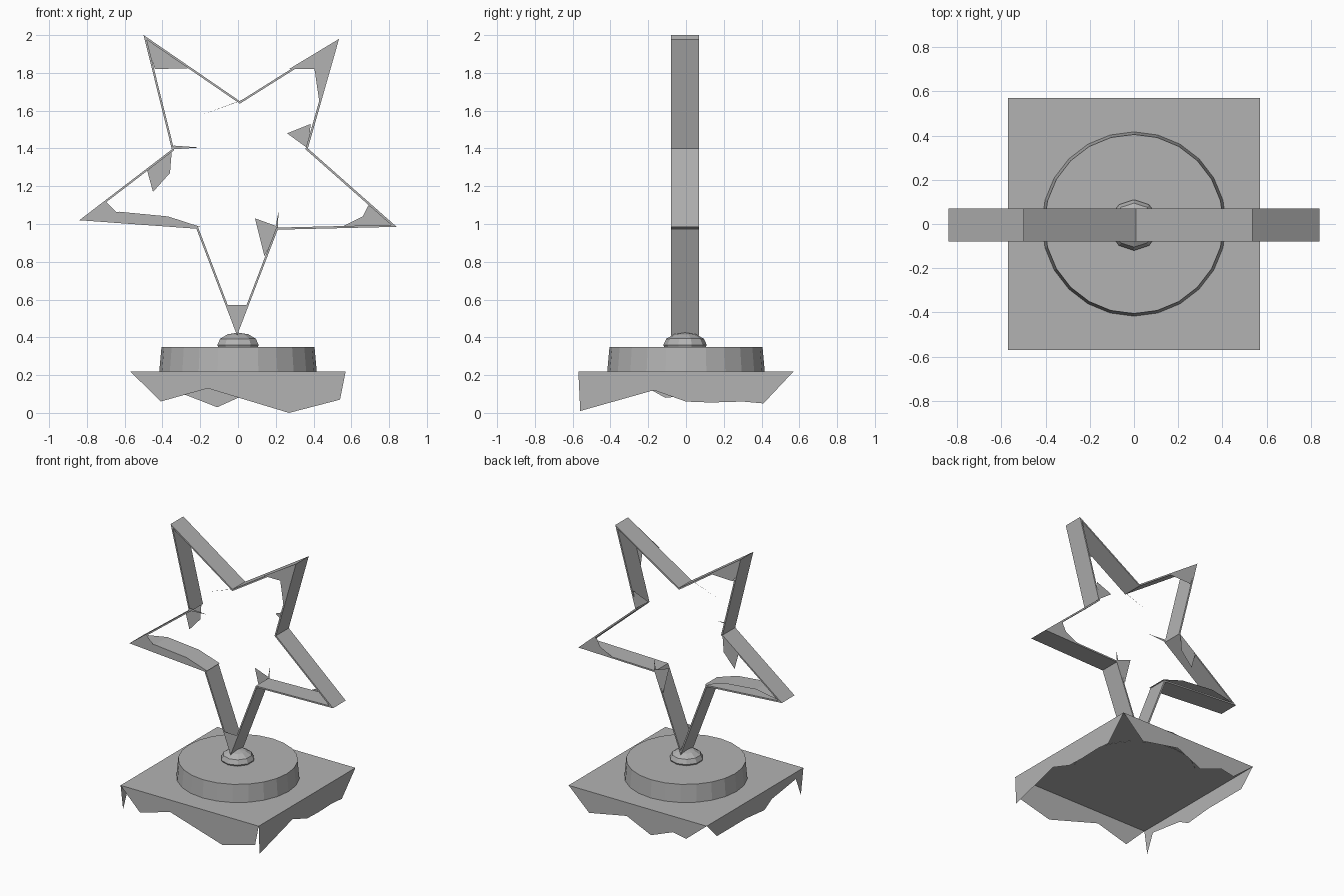
import bpy, bmesh, math

if "Cube" in bpy.data.objects:
    bpy.data.objects.remove(bpy.data.objects["Cube"], do_unlink=True)

grey = bpy.data.materials.new("matte grey")
grey.diffuse_color = (0.45, 0.45, 0.45, 1)
grey.use_nodes = True
bsdf = grey.node_tree.nodes["Principled BSDF"]
bsdf.inputs["Base Color"].default_value = (0.45, 0.45, 0.45, 1)
bsdf.inputs["Roughness"].default_value = 0.8

FRONT, BACK = -0.08, 0.07   # star depth
HALF, TOP = 0.57, 0.22      # base plate half width and height


def finish(name, bm):
    mesh = bpy.data.meshes.new(name)
    bm.to_mesh(mesh)
    bm.free()
    mesh.materials.append(grey)
    obj = bpy.data.objects.new(name, mesh)
    bpy.context.collection.objects.link(obj)
    return obj


def sheet(name, points):
    """One flat polygon from 3D points."""
    bm = bmesh.new()
    bm.faces.new([bm.verts.new(p) for p in points])
    return finish(name, bm)


# Square base plate, open underneath
sheet("base_plate", [(-HALF, -HALF, TOP), (HALF, -HALF, TOP),
                     (HALF, HALF, TOP), (-HALF, HALF, TOP)])

# Ragged skirts: (position along the side, height of the lower edge)
front = [(-0.41, 0.06), (-0.16, 0.13), (0.27, 0.0), (0.54, 0.07)]
back = [(-0.4, 0.08), (-0.29, 0.1), (-0.11, 0.03), (0.09, 0.12), (0.4, 0.06)]
right = [(-0.48, 0.17), (-0.2, 0.13), (-0.11, 0.08), (0.1, 0.1), (0.45, 0.1)]
right = [(-0.54, 0.03)] + right
left = [(-0.56, 0.01), (-0.17, 0.12), (0.0, 0.06), (0.13, 0.055), (0.3, 0.06), (0.41, 0.05)]


def skirt(name, edge, place):
    pts = [(-HALF, TOP)] + edge + [(HALF, TOP)]
    sheet(name, [place(u, z) for u, z in pts])


skirt("front_skirt", front, lambda u, z: (u, -HALF, z))
skirt("back_skirt", back[::-1][::-1], lambda u, z: (u, HALF, z))
skirt("right_skirt", right, lambda u, z: (-HALF, u, z))
skirt("left_skirt", left, lambda u, z: (HALF, u, z))

# Round pedestal, slightly tapered
bm = bmesh.new()
bmesh.ops.create_cone(bm, cap_ends=True, segments=24, radius1=0.417,
                      radius2=0.405, depth=0.132)
bmesh.ops.translate(bm, verts=bm.verts, vec=(0, 0, 0.218 + 0.066))
finish("pedestal", bm)

# Faceted knob under the star
bm = bmesh.new()
bmesh.ops.create_uvsphere(bm, u_segments=10, v_segments=6, radius=1)
for v in bm.verts:
    v.co = (v.co.x * 0.115, v.co.y * 0.115 - 0.005, v.co.z * 0.065 + 0.36)
finish("knob", bm)

# Star frame: thin closed band between an outer and an inner outline
outline = [(-0.5, 2.0), (0.01, 1.65), (0.535, 1.98), (0.37, 1.4), (0.84, 0.985),
           (0.21, 0.97), (-0.005, 0.41), (-0.22, 0.975), (-0.84, 1.02), (-0.35, 1.395)]
bm = bmesh.new()
rings = []
for scale, y in ((1, FRONT), (1, BACK), (0.965, BACK), (0.965, FRONT)):
    rings.append([bm.verts.new((x * scale, y, 1.28 + (z - 1.28) * scale))
                  for x, z in outline])
for a, b in zip(rings, rings[1:] + rings[:1]):
    for i in range(len(outline)):
        j = (i + 1) % len(outline)
        bm.faces.new((a[i], a[j], b[j], b[i]))
bmesh.ops.recalc_face_normals(bm, faces=bm.faces)
finish("star_frame", bm)

# Sagging inner strip on the lower right arm
bm = bmesh.new()
path = [(-0.8, 1.035), (-0.63, 1.065), (-0.37, 1.04), (-0.2, 0.985)]
a, b = [[bm.verts.new((x, y, z)) for x, z in path] for y in (FRONT, BACK)]
for i in range(len(path) - 1):
    bm.faces.new((a[i], a[i + 1], b[i + 1], b[i]))
finish("arm_strip", bm)
sheet("arm_strip_front", [(-0.84, FRONT, 1.02)] + [(x, FRONT, z) for x, z in path])

# Torn flat shards left on the front and back of the star
shards = {
    "upper_right_tip": (BACK, [(-0.5, 2.0), (-0.44, 1.82), (-0.25, 1.825)]),
    "upper_left_tip": (FRONT, [(0.535, 1.98), (0.27, 1.82), (0.405, 1.82), (0.43, 1.65)]),
    "notch_spike": (FRONT, [(0.01, 1.65), (-0.2, 1.575), (0.03, 1.66)]),
    "left_notch": (BACK, [(0.37, 1.4), (0.26, 1.48), (0.385, 1.53)]),
    "right_notch": (BACK, [(-0.35, 1.395), (-0.48, 1.28), (-0.45, 1.17), (-0.36, 1.27)]),
    "right_notch_spike": (FRONT, [(-0.35, 1.395), (-0.2, 1.405), (-0.34, 1.415)]),
    "left_arm_tip": (BACK, [(0.84, 0.985), (0.69, 1.1), (0.66, 1.04), (0.54, 0.98)]),
    "right_arm_tip": (FRONT, [(-0.84, 1.02), (-0.7, 1.12), (-0.63, 1.05)]),
    "lower_notch": (BACK, [(0.21, 0.97), (0.14, 0.83), (0.09, 1.03), (0.2, 0.99), (0.215, 1.07)]),
    "bottom_tip": (FRONT, [(-0.005, 0.41), (0.055, 0.57), (-0.06, 0.57)]),
}
for name, (y, pts) in shards.items():
    sheet(name + "_shard", [(x, y, z) for x, z in pts])
